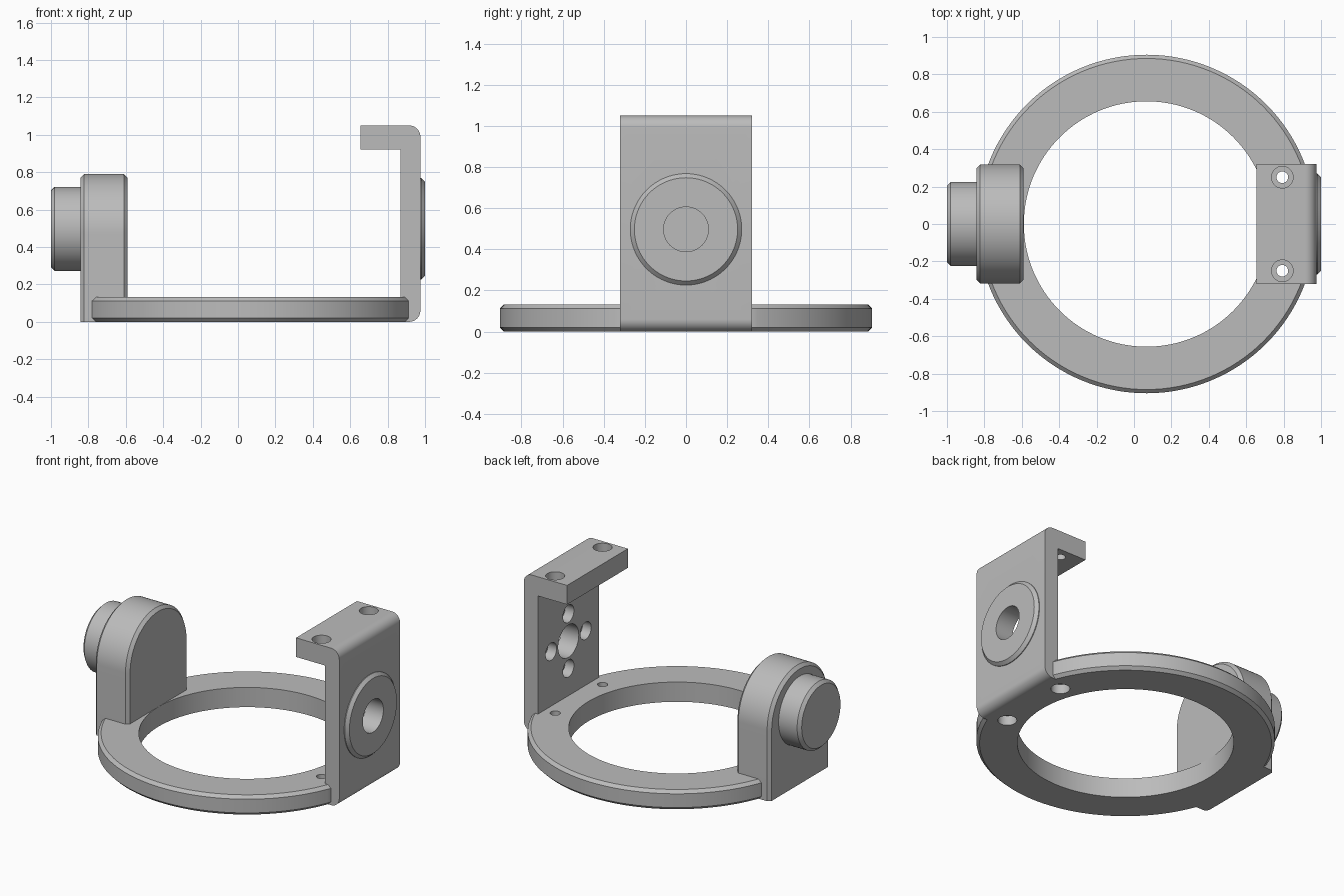
import bpy, bmesh
from math import pi, sin, cos
from mathutils import Matrix, Vector

cube = bpy.data.objects.get("Cube")
if cube:
    bpy.data.objects.remove(cube, do_unlink=True)

grey = bpy.data.materials.new("plain grey")
grey.use_nodes = True
COLOUR = (0.5, 0.5, 0.5, 1)
grey.diffuse_color = COLOUR
grey.node_tree.nodes["Principled BSDF"].inputs["Base Color"].default_value = COLOUR

CX = 0.067           # ring centre in x
AXIS_Z = 0.497       # height of the pivot axis
RING_H = 0.132
CHAMFER = 0.02


def finish(bm, name):
    bmesh.ops.recalc_face_normals(bm, faces=bm.faces)
    mesh = bpy.data.meshes.new(name)
    bm.to_mesh(mesh)
    bm.free()
    mesh.materials.append(grey)
    obj = bpy.data.objects.new(name, mesh)
    bpy.context.collection.objects.link(obj)
    return obj


def revolve(name, profile, centre, along_x=False, closed=False, steps=96):
    """Turn a (radius, height) profile around z, or around x."""
    bm = bmesh.new()
    verts = [bm.verts.new((r, 0, h)) for r, h in profile]
    edges = [bm.edges.new(p) for p in zip(verts, verts[1:])]
    if closed:
        edges.append(bm.edges.new((verts[-1], verts[0])))
    bmesh.ops.spin(bm, geom=verts + edges, cent=(0, 0, 0), axis=(0, 0, 1),
                   angle=2 * pi, steps=steps, use_merge=True)
    bmesh.ops.remove_doubles(bm, verts=bm.verts, dist=1e-5)
    if not closed:
        rims = [e for e in bm.edges if e.is_boundary]
        bmesh.ops.holes_fill(bm, edges=rims, sides=0)
    if along_x:
        bm.transform(Matrix.Rotation(pi / 2, 4, 'Y'))
    bm.transform(Matrix.Translation(centre))
    return finish(bm, name)


def extrude(points, vector):
    bm = bmesh.new()
    face = bm.faces.new([bm.verts.new(p) for p in points])
    new = bmesh.ops.extrude_face_region(bm, geom=[face], use_keep_orig=True)["geom"]
    moved = [v for v in new if isinstance(v, bmesh.types.BMVert)]
    bmesh.ops.translate(bm, verts=moved, vec=vector)
    bmesh.ops.recalc_face_normals(bm, faces=bm.faces)
    return bm


def cut(targets, cutter):
    for obj in targets:
        mod = obj.modifiers.new("cut", 'BOOLEAN')
        mod.operation = 'DIFFERENCE'
        mod.solver = 'EXACT'
        mod.object = cutter
        bpy.context.view_layer.objects.active = obj
        bpy.ops.object.modifier_apply(modifier=mod.name)
    bpy.data.objects.remove(cutter, do_unlink=True)


def drill(targets, r, start, end, centre, along_x=False):
    cut(targets, revolve("drill", [(r, start), (r, end)], centre, along_x, steps=40))


# Base ring with chamfered outer edges
R_IN, R_OUT = 0.656, 0.905
ring = revolve("base_ring", [(R_IN, 0), (R_OUT - CHAMFER, 0), (R_OUT, CHAMFER),
                             (R_OUT, RING_H - CHAMFER), (R_OUT - CHAMFER, RING_H),
                             (R_IN, RING_H)], (CX, 0, 0), closed=True, steps=128)
# Trim the ring where the bracket takes over
trim = extrude([(0.915, -0.5, -0.1), (0.915, 0.5, -0.1), (0.915, 0.5, 0.3), (0.915, -0.5, 0.3)],
               (0.2, 0, 0))
cut([ring], finish(trim, "trim"))

# Arched bearing block
HALF, X0, X1 = 0.318, -0.843, -0.59
arch = [(X0, HALF * cos(pi * i / 48), 0.472 + HALF * sin(pi * i / 48)) for i in range(49)]
bm = extrude([(X0, HALF, 0)] + arch + [(X0, -HALF, 0)], (X1 - X0, 0, 0))
rim = [e for e in bm.edges
       if abs(e.verts[0].co.x - e.verts[1].co.x) < 1e-4 and max(v.co.z for v in e.verts) > 0.01]
bmesh.ops.bevel(bm, geom=rim, offset=CHAMFER, segments=1, affect='EDGES')
block = finish(bm, "bearing_block")

# Round pivot stub on the block
stub = revolve("pivot_stub", [(0.225 - CHAMFER, -1), (0.225, -1 + CHAMFER), (0.225, X0 + 0.02)],
               (0, 0, AXIS_Z), True)

# Upright bracket with a top flange and rounded outer corners
IN, OUT, TOP, WIDE = 0.87, 0.975, 1.05, 0.322
bm = extrude([(x, -WIDE, z) for x, z in
              ((IN, 0), (OUT, 0), (OUT, TOP), (0.655, TOP), (0.655, 0.922), (IN, 0.922))],
             (0, 2 * WIDE, 0))
corners = [e for e in bm.edges if all(abs(v.co.x - OUT) < 1e-4 for v in e.verts)
           and abs(e.verts[0].co.y - e.verts[1].co.y) > 0.1]
bmesh.ops.bevel(bm, geom=corners, offset=0.06, segments=10, profile=0.5, affect='EDGES')
bracket = finish(bm, "bracket")

# Chamfered boss on the outside of the bracket
boss = revolve("bracket_boss", [(0.271, OUT - 0.01), (0.271, OUT + 0.005), (0.251, 1)],
               (0, 0, AXIS_Z), True)

# Pivot bore and four counterbored screw holes around it
drill([bracket, boss], 0.109, 0.8, 1.1, (0, 0, AXIS_Z), True)
for i in range(4):
    y, z = 0.183 * cos(i * pi / 2), 0.183 * sin(i * pi / 2)
    spot = Vector((0, y, AXIS_Z + z))
    drill([bracket, boss], 0.033, 0.8, 1.1, spot, True)
    drill([bracket], 0.058, 0.8, 0.935, spot, True)

# Counterbored screw holes in the flange and in the ring below it
for y in (-0.25, 0.25):
    spot = (0.793, y, 0)
    drill([bracket], 0.031, 0.8, 1.2, spot)
    drill([bracket], 0.058, 0.985, 1.2, spot)
    drill([ring], 0.031, -0.1, 0.3, spot)
    drill([ring], 0.058, -0.1, 0.065, spot)

# Smooth round surfaces, keep hard edges
bpy.ops.object.select_all(action='DESELECT')
for obj in (ring, block, stub, bracket, boss):
    obj.select_set(True)
bpy.context.view_layer.objects.active = ring
bpy.ops.object.shade_smooth_by_angle(angle=pi / 6)
